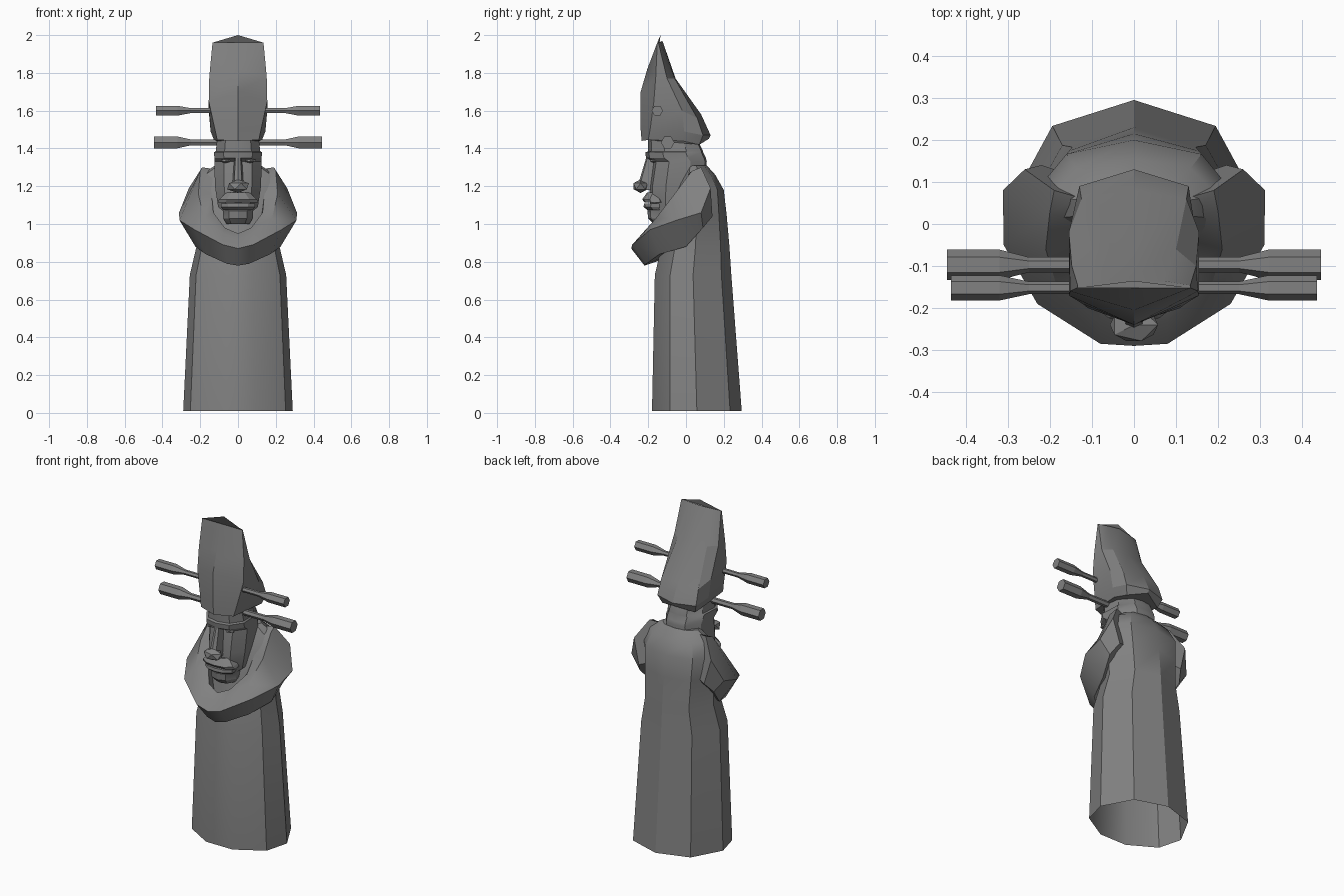
import bpy
import bmesh
import math
from mathutils import Matrix, Vector

default_cube = bpy.data.objects.get("Cube")
if default_cube:
    bpy.data.objects.remove(default_cube, do_unlink=True)

stone = bpy.data.materials.new("stone grey")
stone.use_nodes = True
stone.diffuse_color = (0.22, 0.22, 0.22, 1)
stone.node_tree.nodes["Principled BSDF"].inputs["Base Color"].default_value = stone.diffuse_color


def finish(name, bm, smooth_angle=30):
    """Turn a bmesh into a named, shaded object."""
    bmesh.ops.recalc_face_normals(bm, faces=bm.faces)
    mesh = bpy.data.meshes.new(name)
    bm.to_mesh(mesh)
    bm.free()
    mesh.materials.append(stone)
    obj = bpy.data.objects.new(name, mesh)
    bpy.context.collection.objects.link(obj)
    bpy.ops.object.select_all(action="DESELECT")
    obj.select_set(True)
    bpy.context.view_layer.objects.active = obj
    if smooth_angle:
        bpy.ops.object.shade_smooth_by_angle(angle=math.radians(smooth_angle))
    return obj


def loft(name, rings, cap_start=True, cap_end=True, smooth_angle=30):
    """Skin a row of closed rings that share one point count."""
    bm = bmesh.new()
    loops = [[bm.verts.new(point) for point in ring] for ring in rings]
    for lower, upper in zip(loops, loops[1:]):
        for i in range(len(lower)):
            j = (i + 1) % len(lower)
            bm.faces.new((lower[i], lower[j], upper[j], upper[i]))
    if cap_start:
        bm.faces.new(loops[0])
    if cap_end:
        bm.faces.new(loops[-1])
    return finish(name, bm, smooth_angle)


def mirrored(half):
    """Complete a front-to-back half outline on the other side."""
    other = [Vector((-p[0], p[1], p[2])) for p in reversed(half) if abs(p[0]) > 0.0001]
    return [Vector(p) for p in half] + other


def outline(profile, z, width, front, back):
    """Scale a unit half outline to a width and a depth range."""
    return mirrored([(u * width, front + v * (back - front), z) for u, v in profile])


def stack(name, profile, levels, **options):
    return loft(name, [outline(profile, *level) for level in levels], **options)


def lump(name, centre, size, subdivisions=1):
    """Faceted ellipsoid."""
    bm = bmesh.new()
    bmesh.ops.create_icosphere(bm, subdivisions=subdivisions, radius=1)
    bmesh.ops.transform(bm, verts=bm.verts,
                        matrix=Matrix.Translation(centre) @ Matrix.Diagonal((*size, 1)))
    return finish(name, bm)


# Robe, open at the hem and closing into the shoulders
robe_profile = [(0.31, 0), (0.87, 0.2), (1, 0.5), (0.67, 0.87), (0, 1)]
stack("robe", robe_profile, [
    (0.01, 0.29, -0.18, 0.295),
    (0.73, 0.255, -0.165, 0.24),
    (0.88, 0.22, -0.13, 0.23),
    (1.05, 0.23, -0.1, 0.215),
    (1.18, 0.24, -0.06, 0.2),
    (1.26, 0.2, -0.02, 0.155),
    (1.31, 0.12, 0, 0.11),
], cap_start=False)

# Cowl: sections run inner lip, upper slope, outer ridge, underside, inner wall
cowl_half = [
    [(0, -0.2, 0.95), (0, -0.24, 0.92), (0, -0.29, 0.87), (0, -0.22, 0.78), (0, -0.1, 0.82)],
    [(0.07, -0.18, 0.98), (0.08, -0.23, 0.95), (0.08, -0.285, 0.89), (0.06, -0.21, 0.79), (0.06, -0.1, 0.83)],
    [(0.13, -0.1, 1.06), (0.18, -0.16, 1.03), (0.23, -0.19, 0.97), (0.17, -0.14, 0.84), (0.1, -0.05, 0.88)],
    [(0.14, -0.04, 1.16), (0.21, -0.06, 1.16), (0.31, -0.05, 1.02), (0.225, 0, 0.88), (0.12, 0, 0.92)],
    [(0.13, 0, 1.25), (0.2, 0.03, 1.28), (0.312, 0.08, 1.06), (0.25, 0.09, 0.98), (0.12, 0.06, 1)],
    [(0.12, 0.06, 1.29), (0.19, 0.08, 1.3), (0.26, 0.13, 1.19), (0.22, 0.14, 1.04), (0.1, 0.1, 1.08)],
]
cowl_other = [[(-x, y, z) for x, y, z in section] for section in reversed(cowl_half[1:])]
loft("cowl", cowl_other + cowl_half)

# Head with jaw, cheeks and overhanging brow
head_profile = [(0, 0), (0.6, 0.06), (1, 0.3), (0.95, 0.7), (0.5, 0.97), (0, 1)]
stack("head", head_profile, [
    (1.0, 0.06, -0.17, 0),
    (1.03, 0.078, -0.2, 0.03),
    (1.07, 0.08, -0.205, 0.06),
    (1.09, 0.105, -0.19, 0.08),
    (1.2, 0.122, -0.195, 0.1),
    (1.33, 0.125, -0.175, 0.11),
    (1.35, 0.125, -0.212, 0.105),
    (1.38, 0.127, -0.215, 0.09),
    (1.385, 0.118, -0.2, 0.09),
    (1.45, 0.11, -0.2, 0.06),
])

# Facial features
ridge_profile = [(0, 0), (0.6, 0.1), (1, 1), (0, 1)]
stack("nose_bridge", ridge_profile, [
    (1.18, 0.035, -0.25, -0.15),
    (1.22, 0.034, -0.25, -0.15),
    (1.36, 0.022, -0.208, -0.15),
], smooth_angle=None)
lump("nose_tip", (0, -0.24, 1.2), (0.064, 0.045, 0.036))
stack("upper_lip", head_profile, [
    (1.115, 0.108, -0.22, -0.1),
    (1.13, 0.1, -0.232, -0.1),
    (1.168, 0.06, -0.205, -0.1),
], smooth_angle=None)
stack("lower_lip", head_profile, [
    (1.075, 0.08, -0.205, -0.1),
    (1.09, 0.09, -0.225, -0.1),
    (1.108, 0.09, -0.222, -0.1),
], smooth_angle=None)
for side, label in ((1, "left"), (-1, "right")):
    lump(label + "_eye", (side * 0.065, -0.172, 1.335), (0.032, 0.02, 0.012))

# Tall hat, peaked at the front and sweeping down behind
hat_half = [
    [(0, -0.235, 1.44), (0.11, -0.2, 1.445), (0.125, -0.02, 1.44), (0.11, 0.07, 1.42), (0, 0.12, 1.45)],
    [(0, -0.24, 1.5), (0.122, -0.19, 1.5), (0.145, -0.01, 1.49), (0.13, 0.09, 1.47), (0, 0.13, 1.47)],
    [(0, -0.24, 1.7), (0.155, -0.17, 1.65), (0.155, -0.02, 1.6), (0.125, 0.06, 1.56), (0, 0.08, 1.58)],
    [(0, -0.205, 1.82), (0.152, -0.16, 1.78), (0.148, -0.1, 1.77), (0.1, -0.06, 1.77), (0, -0.055, 1.77)],
    [(0, -0.135, 2.0), (0.135, -0.152, 1.96), (0.134, -0.146, 1.96), (0.07, -0.135, 1.965), (0, -0.125, 1.97)],
]
loft("hat", [mirrored(half) for half in hat_half], smooth_angle=20)


# Hexagonal crossbars with thickened ends
def crossbar(name, y, z, reach, thick):
    thin = thick * 0.5
    half = [(0.25, thin), (0.32, thick), (reach, thick)]
    steps = [(-x, r) for x, r in reversed(half)] + half
    corners = [math.radians(60 * i) for i in range(6)]
    rings = [[(x, y + r * math.cos(a), z + r * math.sin(a)) for a in corners] for x, r in steps]
    loft(name, rings, smooth_angle=None)


crossbar("upper_crossbar", -0.152, 1.6, 0.435, 0.03)
crossbar("lower_crossbar", -0.097, 1.432, 0.445, 0.036)
